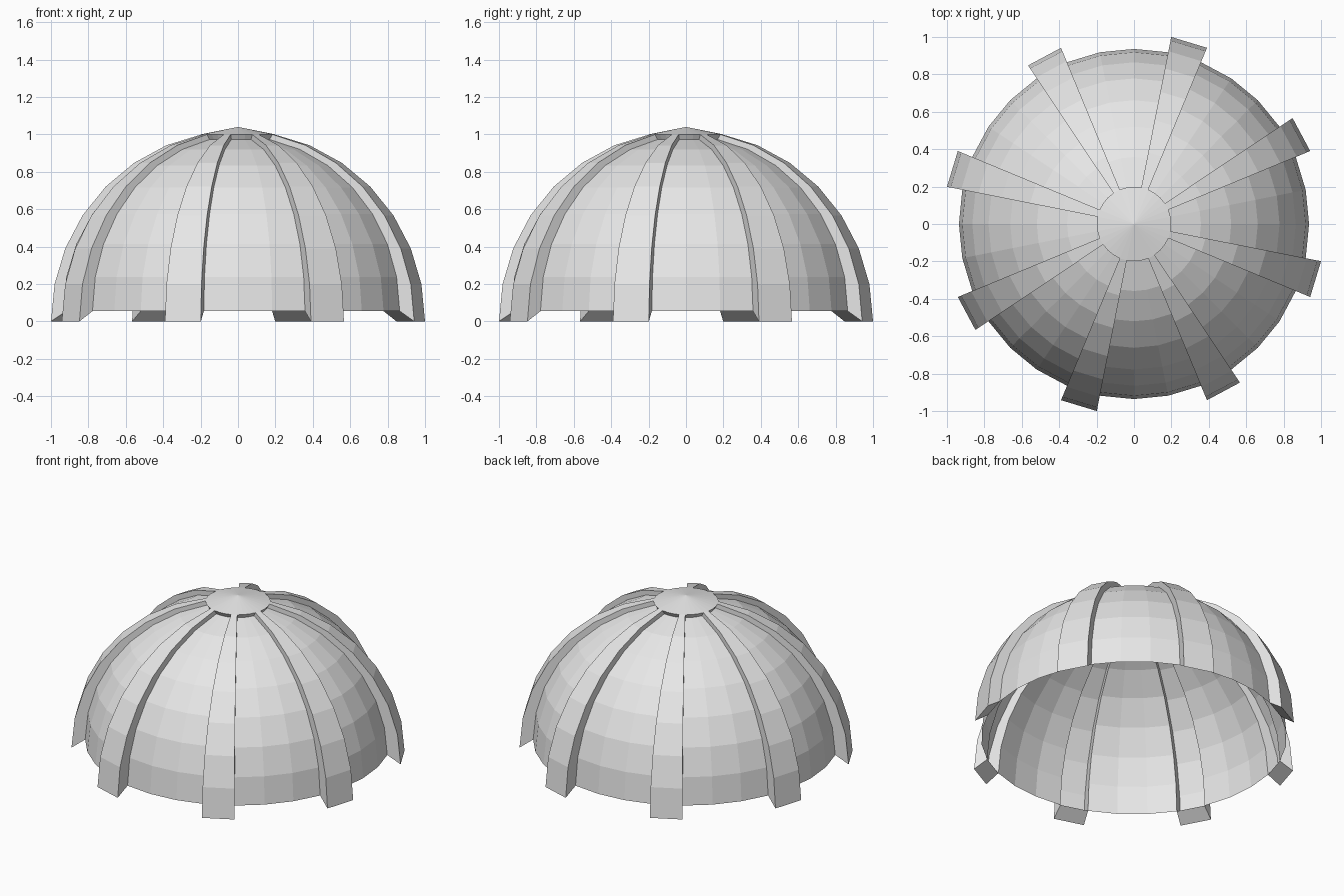
import bpy, bmesh
from math import sin, cos, pi

if "Cube" in bpy.data.objects:
    bpy.data.objects.remove(bpy.data.objects["Cube"])

SEGS, RINGS = 32, 8            # segments round the dome, bands from rim to pole
STEP = 2 * pi / SEGS
R_IN, Z_IN = 0.936, 0.055      # recessed panel sphere
R_OUT, Z_OUT = 1.0196, 0.0     # raised rib sphere
TIP_Z = 1.04

grey = bpy.data.materials.new("light_grey")
grey.diffuse_color = (0.8, 0.8, 0.8, 1)
grey.use_nodes = True
grey.node_tree.nodes["Principled BSDF"].inputs["Base Color"].default_value = grey.diffuse_color


def inner(j, k):
    """Point on the panel sphere at meridian j, ring k."""
    a, e = j * STEP, k * STEP
    return (R_IN * cos(e) * cos(a), R_IN * cos(e) * sin(a), Z_IN + R_IN * sin(e))


def outer(j, k):
    """Point on the raised sphere at meridian j, ring k."""
    a, e = j * STEP, k * STEP
    return (R_OUT * cos(e) * cos(a), R_OUT * cos(e) * sin(a), Z_OUT + R_OUT * sin(e))


def is_rib(j):
    return j % 4 == 2


def build(name, faces):
    bm = bmesh.new()
    for pts in faces:
        bm.faces.new([bm.verts.new(p) for p in pts])
    bmesh.ops.remove_doubles(bm, verts=bm.verts, dist=0.0005)
    me = bpy.data.meshes.new(name)
    bm.to_mesh(me)
    bm.free()
    me.materials.append(grey)
    ob = bpy.data.objects.new(name, me)
    bpy.context.collection.objects.link(ob)


# Recessed dome panels between the ribs
panels = [[inner(j, k), inner(j + 1, k), inner(j + 1, k + 1), inner(j, k + 1)]
          for j in range(SEGS) if not is_rib(j) for k in range(RINGS - 1)]
build("dome_panels", panels)

# Raised ribs: outer skin, two side walls and a slanted foot, hollow inside
ribs = []
for j in filter(is_rib, range(SEGS)):
    n = j + 1
    ribs.append([inner(j, 0), inner(n, 0), outer(n, 0), outer(j, 0)])
    for k in range(RINGS - 1):
        ribs.append([outer(j, k), outer(n, k), outer(n, k + 1), outer(j, k + 1)])
        ribs.append([inner(j, k), outer(j, k), outer(j, k + 1), inner(j, k + 1)])
        ribs.append([outer(n, k), inner(n, k), inner(n, k + 1), outer(n, k + 1)])
build("ribs", ribs)

# Crown cap: shallow cone with a small step down to each panel
top = RINGS - 1
cap = [[outer(j, top), outer(j + 1, top), (0, 0, TIP_Z)] for j in range(SEGS)]
cap += [[inner(j, top), inner(j + 1, top), outer(j + 1, top), outer(j, top)]
        for j in range(SEGS) if not is_rib(j)]
build("crown_cap", cap)
